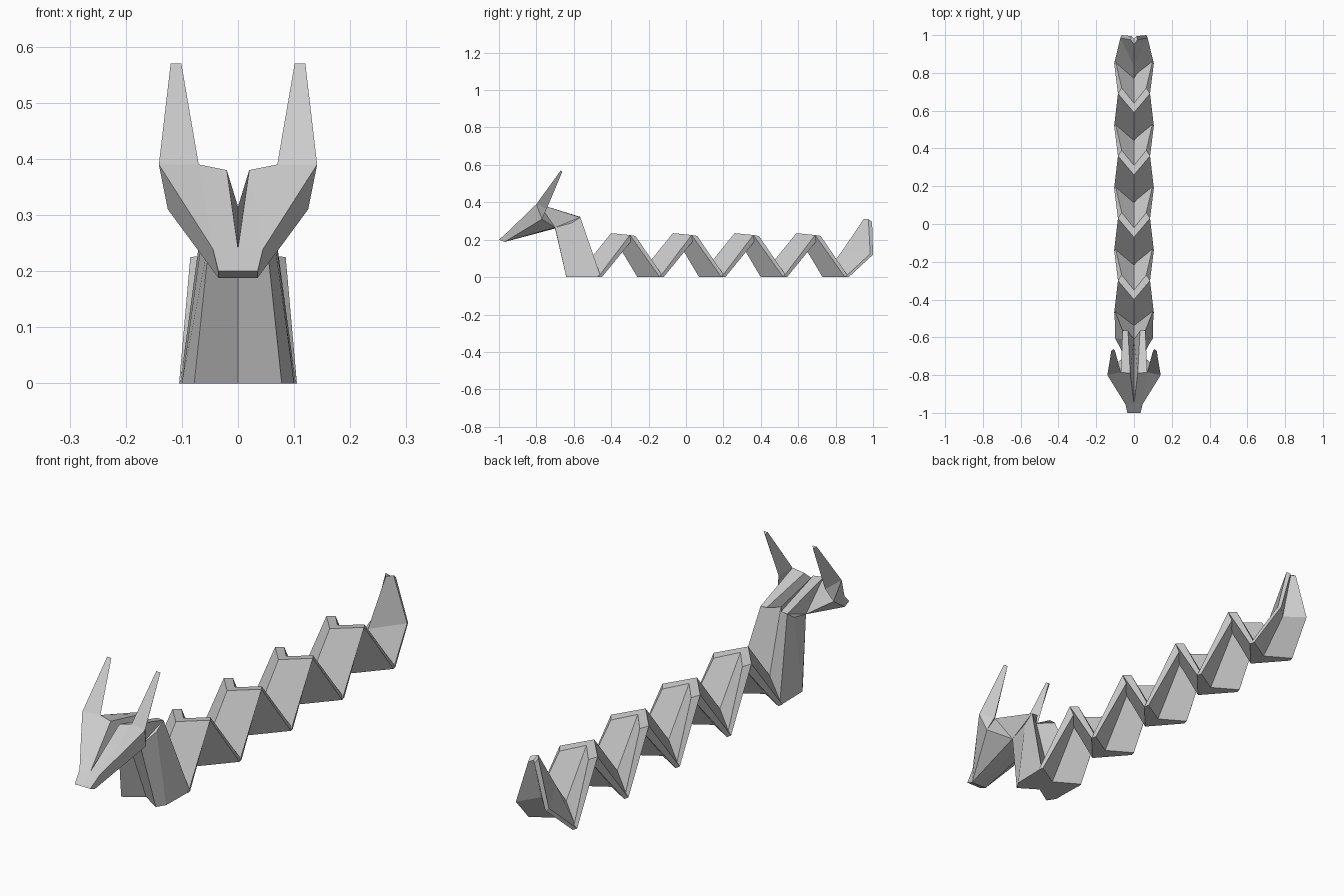
import bpy
import bmesh

cube = bpy.data.objects.get("Cube")
if cube:
    bpy.data.objects.remove(cube)

# One paper-grey material
GREY = (0.6, 0.6, 0.6, 1)
paper = bpy.data.materials.new("paper_grey")
paper.diffuse_color = GREY
paper.use_nodes = True
paper.node_tree.nodes["Principled BSDF"].inputs["Base Color"].default_value = GREY


def build(name, faces):
    """Make a flat-shaded part from right-half faces, mirrored across x = 0."""
    bm = bmesh.new()
    for face in faces:
        for side in (1, -1):
            pts = [(side * x, y, z) for x, y, z in face]
            bm.faces.new([bm.verts.new(p) for p in pts[::side]])
    bmesh.ops.remove_doubles(bm, verts=bm.verts, dist=0.0005)
    bmesh.ops.recalc_face_normals(bm, faces=bm.faces)
    mesh = bpy.data.meshes.new(name)
    bm.to_mesh(mesh)
    bm.free()
    mesh.materials.append(paper)
    obj = bpy.data.objects.new(name, mesh)
    bpy.context.collection.objects.link(obj)
    return obj


def loft(name, rings):
    """Join half rings that run from the front centre round to the back centre."""
    faces = [rings[0], rings[-1]]
    for a, b in zip(rings, rings[1:]):
        for i in range(len(a) - 1):
            faces.append([a[i], a[i + 1], b[i + 1], b[i]])
    return build(name, faces)


def low_fold(y):
    """Wide chevron where the strip touches the ground."""
    return [(0, y - 0.14, 0), (0.105, y - 0.02, 0), (0.1, y, 0), (0, y - 0.06, 0)]


def high_fold(y):
    """Narrow chevron at the top of a hump."""
    return [(0, y - 0.13, 0.235), (0.085, y - 0.03, 0.225),
            (0.065, y, 0.22), (0, y - 0.08, 0.23)]


# Body: four humps, each a rising and a falling folded panel
PITCH = 0.33
for i in range(4):
    foot = -0.45 + PITCH * i
    top = -0.27 + PITCH * i
    loft(f"rising_panel_{i + 1}", [low_fold(foot), high_fold(top)])
    loft(f"falling_panel_{i + 1}", [high_fold(top), low_fold(foot + PITCH)])

# Tail: rises from the last ground fold to a narrow tip
loft("tail", [
    low_fold(0.87),
    [(0, 0.835, 0.14), (0.072, 0.985, 0.125), (0.066, 1.0, 0.12), (0, 0.93, 0.13)],
    [(0, 0.95, 0.31), (0.018, 0.975, 0.31), (0.014, 0.995, 0.295), (0, 0.98, 0.30)],
])

# Neck: folded panel leaning forward, hollowed at front and back
throat_mid, throat_side = (0, -0.70, 0.26), (0.05, -0.70, 0.265)
nape_mid, nape_side = (0, -0.61, 0.315), (0.06, -0.565, 0.32)
loft("neck", [
    [(0, -0.59, 0), (0.078, -0.64, 0), (0.1, -0.605, 0), (0.103, -0.455, 0), (0, -0.52, 0)],
    [throat_mid, throat_side, (0.06, -0.61, 0.29), nape_side, nape_mid],
])

# Head: sloping mask, cleft crown and wedge-shaped jaw
nose_mid, nose = (0, -1.0, 0.2), (0.035, -1.0, 0.2)
chin_mid, chin = (0, -0.97, 0.188), (0.035, -0.97, 0.188)
snout = (0.045, -0.955, 0.24)
cheek_top, cheek_low = (0.141, -0.80, 0.39), (0.125, -0.77, 0.31)
brow_out, brow_in = (0.07, -0.785, 0.39), (0.02, -0.79, 0.38)
cleft, ridge_end = (0, -0.95, 0.24), (0.032, -0.565, 0.322)
build("head", [
    [nose_mid, nose, snout, cleft],
    [cleft, snout, brow_in],
    [snout, brow_out, brow_in],
    [snout, cheek_top, brow_out],
    [nose, chin, snout],
    [chin, cheek_low, cheek_top, snout],
    [nose_mid, nose, chin, chin_mid],
    [chin_mid, chin, throat_side, throat_mid],
    [chin, cheek_low, throat_side],
    [cheek_low, cheek_top, brow_out],
    [cheek_low, brow_out, throat_side],
    [brow_out, nape_side, throat_side],
    [brow_in, brow_out, nape_side, ridge_end],
    [cleft, brow_in, ridge_end, nape_mid],
    [ridge_end, nape_side, nape_mid],
    [nape_mid, nape_side, throat_side, throat_mid],
])

# Ears: tapering wedges swept up and back
tip_out, tip_in = (0.12, -0.67, 0.57), (0.101, -0.67, 0.57)
keel_tip, keel = (0.108, -0.662, 0.562), (0.105, -0.745, 0.365)
build("ears", [
    [cheek_top, brow_out, tip_in, tip_out],
    [brow_out, keel, keel_tip, tip_in],
    [keel, cheek_low, cheek_top],
    [keel, cheek_top, tip_out, keel_tip],
    [tip_out, tip_in, keel_tip],
    [brow_out, cheek_low, keel],
    [cheek_top, cheek_low, brow_out],
])
